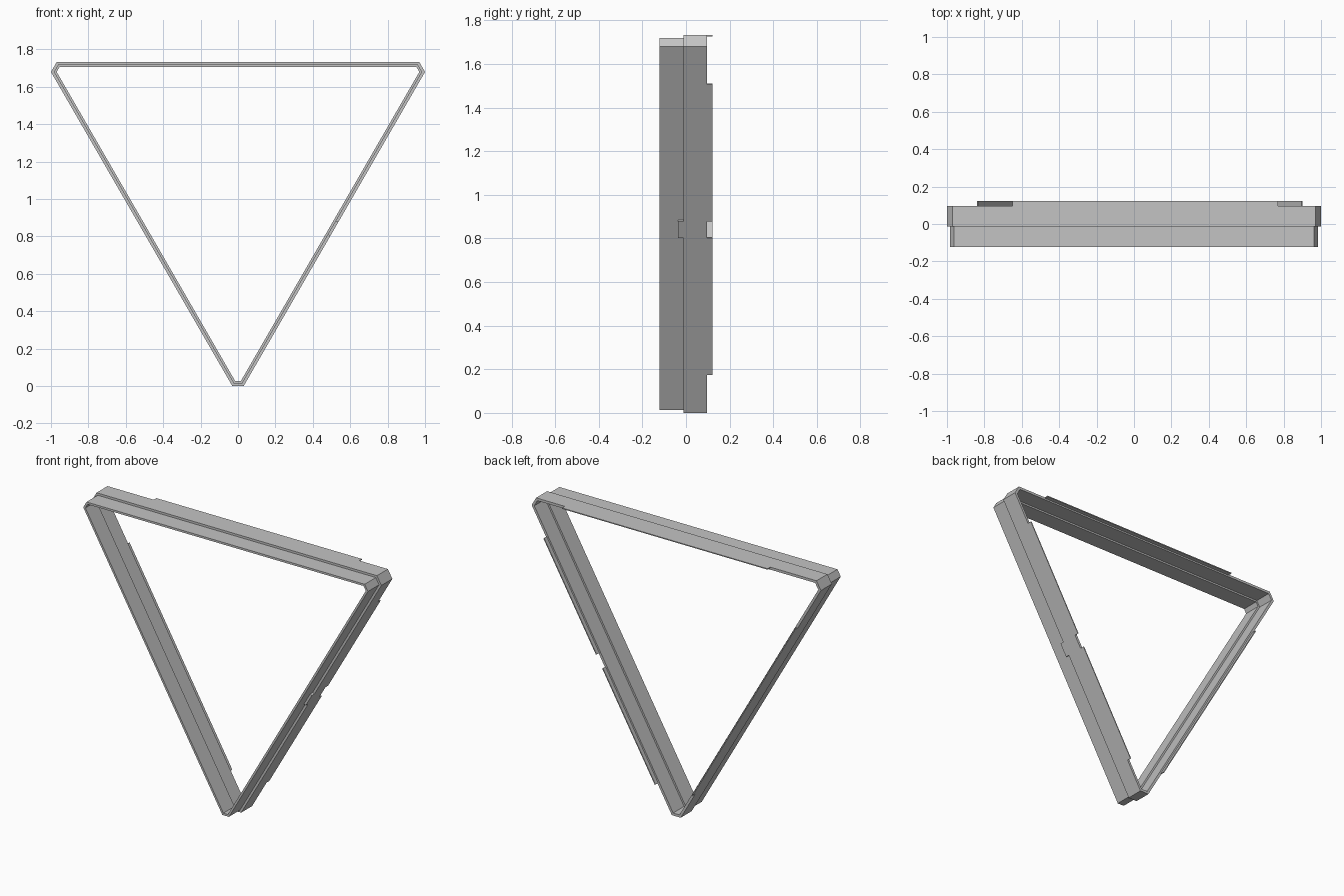
import bpy, bmesh
from math import radians, sin, cos
from mathutils import Matrix, Vector

if "Cube" in bpy.data.objects:
    bpy.data.objects.remove(bpy.data.objects["Cube"])

grey = bpy.data.materials.new("plain grey")
grey.use_nodes = True
grey.diffuse_color = (0.55, 0.55, 0.55, 1)
grey.node_tree.nodes["Principled BSDF"].inputs["Base Color"].default_value = (0.55, 0.55, 0.55, 1)

LONG, SHORT = 0.595, 1.137          # distance from centre to long walls and clipped corners
CENTRE = Vector((0, 0, SHORT))
Y_FRONT, Y_STEP, Y_REAR, Y_TAB = -0.1225, -0.0125, 0.096, 0.1225
LAP = 0.0137                        # the front band sits this far inside the rear one


def finish(name, bm):
    bmesh.ops.recalc_face_normals(bm, faces=bm.faces)
    mesh = bpy.data.meshes.new(name)
    bm.to_mesh(mesh)
    bm.free()
    mesh.materials.append(grey)
    obj = bpy.data.objects.new(name, mesh)
    bpy.context.collection.objects.link(obj)
    return obj


def outline(inset):
    """Clipped triangle, pushed inward by the inset: corners as (x, z)."""
    normals = [(radians(90 - 60 * i), (SHORT if i % 2 else LONG) - inset) for i in range(6)]
    points = []
    for i in range(6):
        (a, p), (b, q) = normals[i], normals[(i + 1) % 6]
        det = sin(b - a)
        points.append(((p * sin(b) - q * sin(a)) / det, (q * cos(a) - p * cos(b)) / det))
    return points


def band(name, outer, inner, y0, y1):
    bm = bmesh.new()
    loops = [[bm.verts.new(CENTRE + Vector((x, y, z))) for x, z in outline(inset)]
             for inset, y in ((outer, y0), (outer, y1), (inner, y1), (inner, y0))]
    for k in range(4):
        a, b = loops[k], loops[(k + 1) % 4]
        for i in range(6):
            j = (i + 1) % 6
            bm.faces.new((a[i], a[j], b[j], b[i]))
    return finish(name, bm)


def tab(name, turn, u0, u1, y0, y1, thick):
    """Thin plate flush with the outside of one long wall."""
    bm = bmesh.new()
    bmesh.ops.create_cube(bm, size=1)
    place = (Matrix.Translation(CENTRE) @ Matrix.Rotation(radians(turn), 4, 'Y')
             @ Matrix.Translation(((u0 + u1) / 2, (y0 + y1) / 2, LONG - thick / 2))
             @ Matrix.Diagonal((u1 - u0, y1 - y0, thick, 1)))
    bm.transform(place)
    return finish(name, bm)


# Two stepped bands
band("rear_band", 0, LAP + 0.002, Y_STEP, Y_REAR)
band("front_band", LAP, 0.0265, Y_FRONT, Y_STEP)

# Rear locating lips on the three walls
THIN = 0.006
tab("top_lip", 0, -0.65, 0.77, Y_REAR, Y_TAB, THIN)
tab("right_lip", -120, -0.77, 0.65, Y_REAR, Y_TAB, THIN)
tab("left_upper_lip", 120, -0.77, -0.043, Y_REAR, Y_TAB, THIN)
tab("left_lower_lip", 120, 0.043, 0.77, Y_REAR, Y_TAB, THIN)

# Small key reaching forward over the front band
tab("left_key", 120, -0.043, 0.043, -0.037, Y_STEP, LAP)
